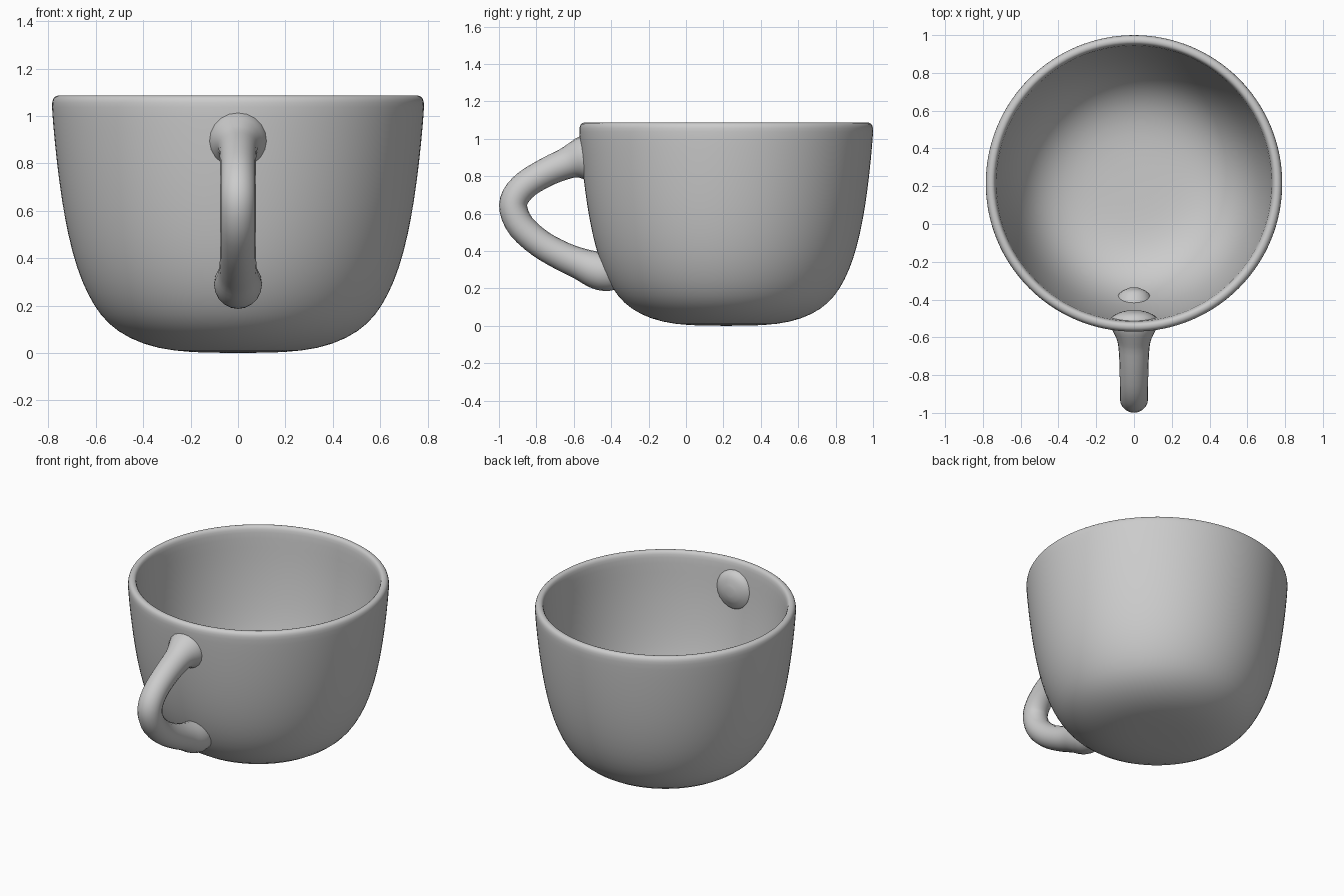
import bpy, bmesh, math
from mathutils import Vector

if "Cube" in bpy.data.objects:
    bpy.data.objects.remove(bpy.data.objects["Cube"])

CENTRE_Y = 0.215

# Bowl: lathe a closed wall profile (radius, height), outside then inside
profile = [(0, 0), (0.2, 0.002), (0.34, 0.018), (0.46, 0.06), (0.55, 0.122),
           (0.61, 0.2), (0.66, 0.3), (0.70, 0.42), (0.733, 0.57), (0.757, 0.73),
           (0.774, 0.88), (0.786, 1.02), (0.787, 1.06), (0.779, 1.08), (0.763, 1.088),
           (0.745, 1.086), (0.734, 1.07), (0.729, 1.03), (0.72, 0.88), (0.704, 0.73),
           (0.68, 0.57), (0.647, 0.42), (0.608, 0.31), (0.56, 0.22), (0.5, 0.15),
           (0.42, 0.095), (0.32, 0.062), (0.2, 0.05), (0, 0.048)]
bm = bmesh.new()
verts = [bm.verts.new((r, 0, z)) for r, z in profile]
edges = [bm.edges.new(pair) for pair in zip(verts, verts[1:])]
bmesh.ops.spin(bm, geom=verts + edges, cent=(0, 0, 0), axis=(0, 0, 1),
               angle=math.tau, steps=64, use_duplicate=False)
bmesh.ops.remove_doubles(bm, verts=bm.verts[:], dist=0.0005)
bmesh.ops.recalc_face_normals(bm, faces=bm.faces[:])
for f in bm.faces:
    f.smooth = True
mesh = bpy.data.meshes.new("bowl")
bm.to_mesh(mesh)
bm.free()
bowl = bpy.data.objects.new("bowl", mesh)
bowl.location.y = CENTRE_Y
bpy.context.collection.objects.link(bowl)
sub = bowl.modifiers.new("smooth", 'SUBSURF')
sub.levels = sub.render_levels = 1

# Handle: swept loop (y, z, radius), flared at the wall, ends bulging slightly inside
path = [(-0.457, 0.90, 0.03), (-0.47, 0.90, 0.08), (-0.50, 0.90, 0.125), (-0.55, 0.895, 0.12),
        (-0.595, 0.885, 0.098), (-0.64, 0.868, 0.084), (-0.74, 0.825, 0.077), (-0.85, 0.76, 0.075),
        (-0.912, 0.69, 0.075), (-0.922, 0.62, 0.075), (-0.88, 0.53, 0.075),
        (-0.78, 0.44, 0.075), (-0.66, 0.372, 0.078), (-0.57, 0.334, 0.084),
        (-0.49, 0.302, 0.098), (-0.43, 0.285, 0.10), (-0.37, 0.27, 0.08), (-0.34, 0.265, 0.03)]
SIDES, STEPS = 20, 3


def catmull(a, b, c, d, t):
    return 0.5 * (2 * b + (c - a) * t + (2 * a - 5 * b + 4 * c - d) * t * t
                  + (3 * b - a - 3 * c + d) * t ** 3)


points = [Vector(p) for p in path]
points = [points[0]] + points + [points[-1]]
samples = [catmull(*points[i:i + 4], s / STEPS)
           for i in range(len(points) - 3) for s in range(STEPS)] + [points[-1]]
bm = bmesh.new()
rings = []
for i, (y, z, r) in enumerate(samples):
    ahead, behind = samples[min(i + 1, len(samples) - 1)], samples[max(i - 1, 0)]
    tangent = Vector((0, ahead.x - behind.x, ahead.y - behind.y)).normalized()
    normal = tangent.cross(Vector((1, 0, 0)))
    rings.append([bm.verts.new(Vector((0, y, z)) + r * (
        Vector((math.cos(a), 0, 0)) + normal * math.sin(a)))
        for a in (math.tau * k / SIDES for k in range(SIDES))])
for a, b in zip(rings, rings[1:]):
    for k in range(SIDES):
        n = (k + 1) % SIDES
        bm.faces.new((a[k], a[n], b[n], b[k]))
bm.faces.new(rings[0])
bm.faces.new(rings[-1])
bmesh.ops.recalc_face_normals(bm, faces=bm.faces[:])
for f in bm.faces:
    f.smooth = True
mesh = bpy.data.meshes.new("handle")
bm.to_mesh(mesh)
bm.free()
handle = bpy.data.objects.new("handle", mesh)
bpy.context.collection.objects.link(handle)
